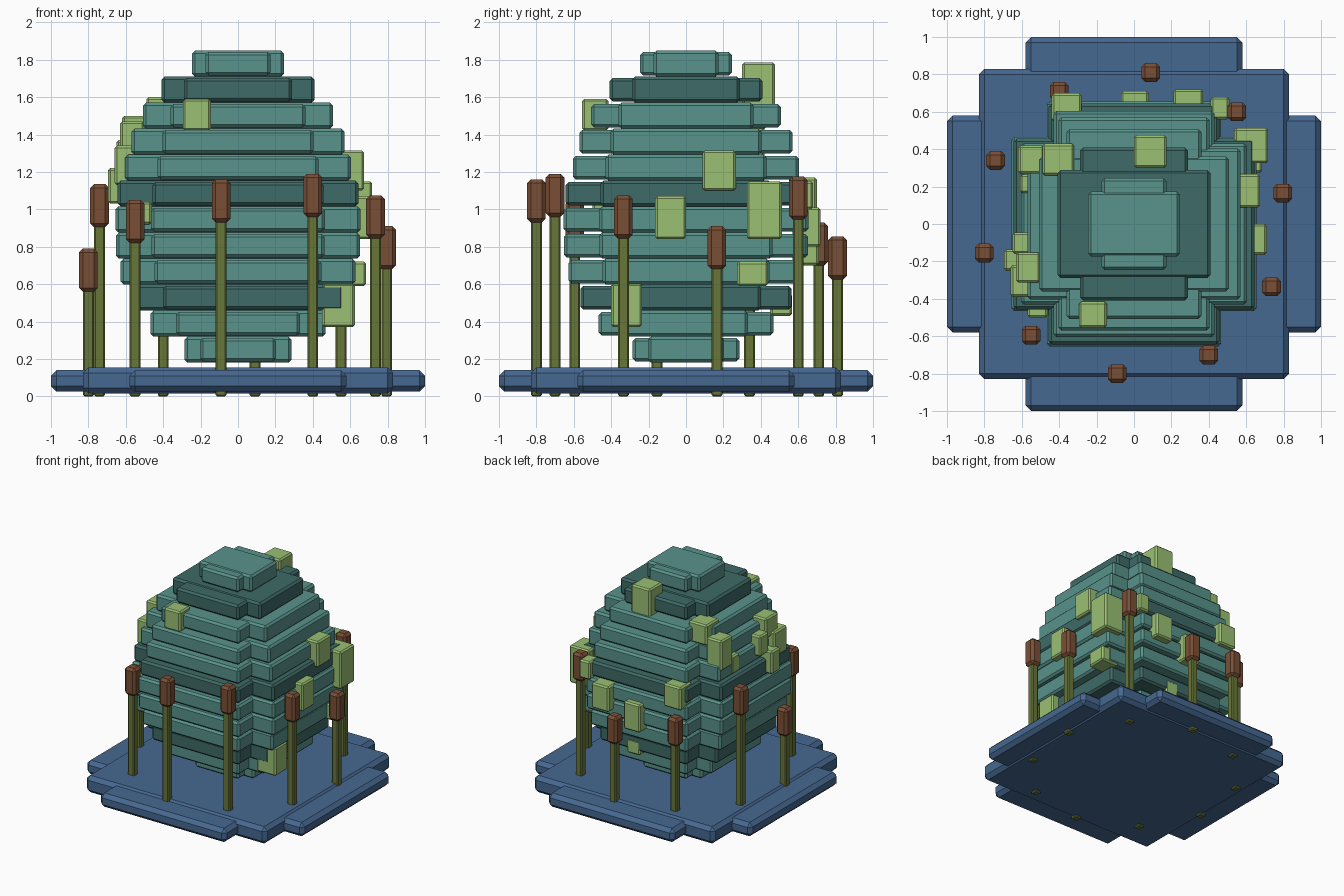
import bpy
import bmesh
from mathutils import Vector

default_cube = bpy.data.objects.get("Cube")
if default_cube:
    bpy.data.objects.remove(default_cube, do_unlink=True)


def linear(channel):
    c = channel / 255
    return c / 12.92 if c <= 0.04045 else ((c + 0.055) / 1.055) ** 2.4


def make_material(name, red, green, blue):
    color = (linear(red), linear(green), linear(blue), 1)
    mat = bpy.data.materials.new(name)
    mat.use_nodes = True
    mat.diffuse_color = color
    shader = mat.node_tree.nodes["Principled BSDF"]
    shader.inputs["Base Color"].default_value = color
    shader.inputs["Roughness"].default_value = 0.8
    return mat


TEAL = make_material("teal", 88, 147, 139)
DARK_TEAL = make_material("dark teal", 62, 107, 103)
POND_BLUE = make_material("pond blue", 70, 104, 145)
LEAF_GREEN = make_material("leaf green", 155, 192, 115)
OLIVE = make_material("olive", 104, 118, 58)
BROWN = make_material("brown", 122, 79, 53)


def chamfered_box(name, low, high, material, chamfer):
    """Box between two opposite corners with every edge cut flat."""
    low, high = Vector(low), Vector(high)
    center, size = (low + high) / 2, high - low
    bm = bmesh.new()
    bmesh.ops.create_cube(bm, size=1)
    bmesh.ops.scale(bm, vec=size, verts=bm.verts)
    bmesh.ops.bevel(bm, geom=bm.edges[:], offset=chamfer, segments=1,
                    affect='EDGES', profile=0.5)
    mesh = bpy.data.meshes.new(name)
    bm.to_mesh(mesh)
    bm.free()
    mesh.materials.append(material)
    obj = bpy.data.objects.new(name, mesh)
    obj.location = center
    bpy.context.collection.objects.link(obj)
    return obj


def centered_slab(name, half_x, half_y, bottom, top, material, chamfer):
    return chamfered_box(name, (-half_x, -half_y, bottom),
                         (half_x, half_y, top), material, chamfer)


# Pond base: a square slab with two thinner slabs crossing through it
centered_slab("pond_center", 0.83, 0.83, 0.015, 0.155, POND_BLUE, 0.03)
centered_slab("pond_side_arms", 1, 0.58, 0.025, 0.14, POND_BLUE, 0.03)
centered_slab("pond_front_back_arms", 0.58, 1, 0.025, 0.14, POND_BLUE, 0.03)

# Stepped mound: each tier is two crossing slabs, every fourth one dark
tier_radii = [0.285, 0.467, 0.565, 0.627, 0.653, 0.656,
              0.643, 0.605, 0.57, 0.507, 0.408, 0.245]
tier_height = 0.139
for tier, radius in enumerate(tier_radii):
    material = DARK_TEAL if tier % 4 == 2 else TEAL
    bottom = 0.18 + tier * tier_height
    top = bottom + tier_height
    narrow = radius * 0.71
    centered_slab(f"mound_tier_{tier}_wide", radius, narrow,
                  bottom, top, material, 0.016)
    centered_slab(f"mound_tier_{tier}_deep", narrow, radius,
                  bottom + 0.007, top - 0.007, material, 0.016)

# Reeds around the mound: x, y and the height of the brown head's top
reeds = [(0.09, 0.81, 0.855), (-0.40, 0.71, 0.93), (0.55, 0.60, 1.175),
         (-0.74, 0.34, 1.135), (0.795, 0.165, 0.91), (-0.80, -0.155, 0.79),
         (0.735, -0.335, 1.075), (-0.55, -0.595, 1.05), (0.40, -0.70, 1.19),
         (-0.09, -0.80, 1.16)]
for number, (x, y, top) in enumerate(reeds):
    neck = top - 0.23
    for part, half, low, high, material, chamfer in (
            ("stem", 0.029, 0, neck + 0.05, OLIVE, 0.008),
            ("head", 0.05, neck, top, BROWN, 0.02)):
        chamfered_box(f"reed_{part}_{number}", (x - half, y - half, low),
                      (x + half, y + half, high), material, chamfer)

# Moss blocks per side of the mound: x range, y range, z range
moss = {
    "front": [(-0.295, -0.145, -0.555, -0.415, 1.42, 1.59),
              (-0.57, -0.46, -0.5, -0.4, 0.92, 1.04)],
    "back": [(0, 0.175, 0.3, 0.475, 1.55, 1.785),
             (-0.44, -0.28, 0.55, 0.7, 0.98, 1.17),
             (-0.07, 0.08, 0.57, 0.71, 0.7, 0.93),
             (0.21, 0.37, 0.57, 0.72, 0.8, 1.01),
             (0.41, 0.51, 0.56, 0.68, 1, 1.15),
             (0.03, 0.15, 0.45, 0.567, 0.43, 0.55)],
    "left": [(0.535, 0.717, 0.325, 0.513, 0.84, 1.15),
             (0.5, 0.674, 0.088, 0.267, 1.1, 1.315),
             (0.55, 0.71, -0.165, 0, 0.84, 1.07),
             (0.52, 0.685, 0.273, 0.439, 0.59, 0.72),
             (0.45, 0.625, -0.4, -0.235, 0.37, 0.605)],
    "right": [(-0.62, -0.48, 0.27, 0.42, 1.25, 1.5),
              (-0.49, -0.32, 0.26, 0.43, 1.43, 1.6),
              (-0.63, -0.5, -0.313, -0.152, 1.3, 1.47),
              (-0.65, -0.55, -0.16, -0.045, 1.2, 1.37),
              (-0.695, -0.58, -0.25, -0.136, 1.03, 1.22),
              (-0.66, -0.52, -0.39, -0.22, 1.13, 1.34),
              (-0.61, -0.5, 0.165, 0.265, 1.16, 1.31)],
}
for side, blocks in moss.items():
    for number, (x_low, x_high, y_low, y_high, z_low, z_high) in enumerate(blocks):
        chamfered_box(f"moss_{side}_{number}", (x_low, y_low, z_low),
                      (x_high, y_high, z_high), LEAF_GREEN, 0.012)
